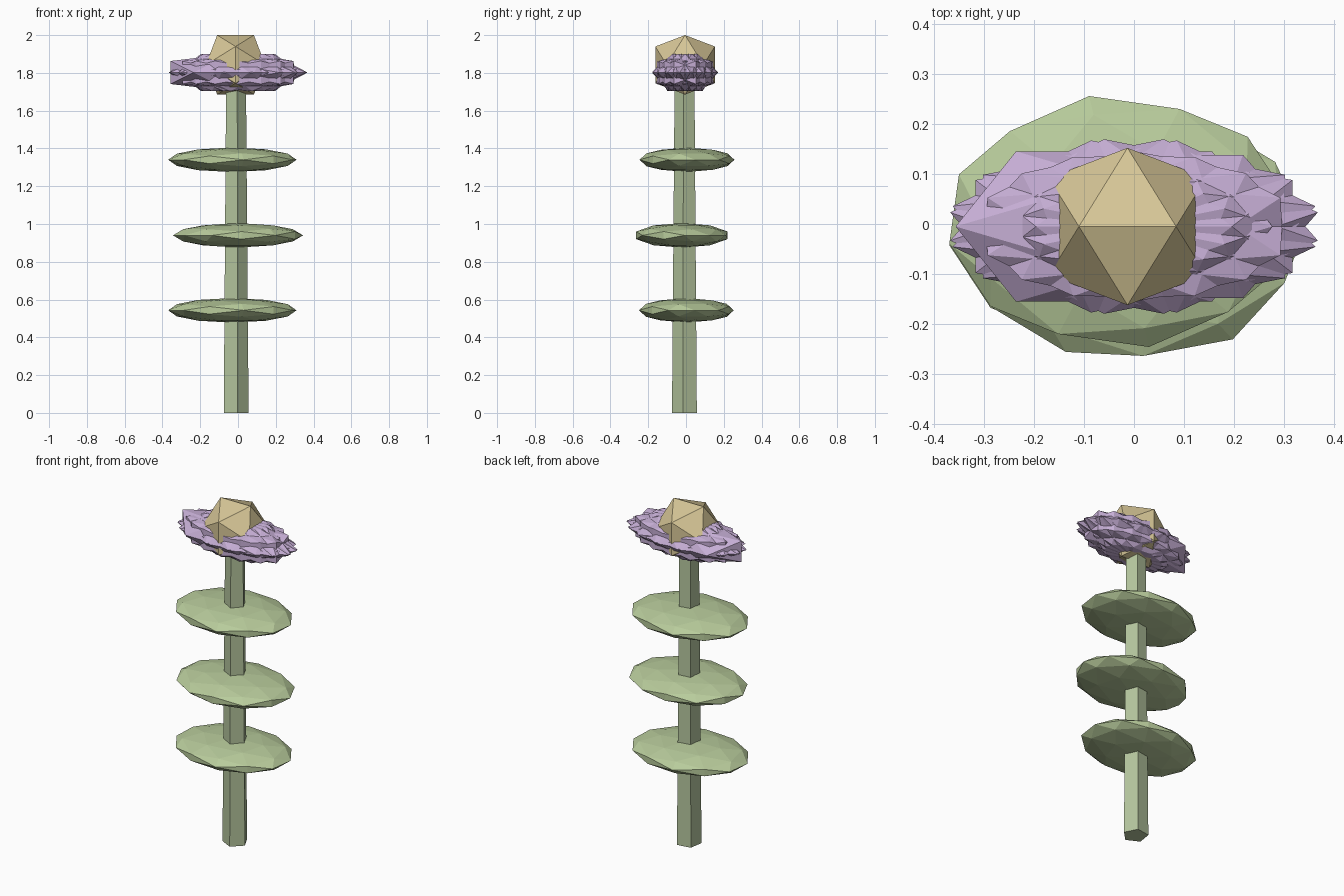
import bpy, bmesh, math
from mathutils import Vector, Matrix

if "Cube" in bpy.data.objects:
    bpy.data.objects.remove(bpy.data.objects["Cube"])

PHI = (1 + math.sqrt(5)) / 2
CX, CY = -0.013, -0.005


def material(name, rgb):
    m = bpy.data.materials.new(name)
    m.diffuse_color = (*rgb, 1)
    m.use_nodes = True
    m.node_tree.nodes["Principled BSDF"].inputs["Base Color"].default_value = m.diffuse_color
    return m


def finish(name, bm, mat):
    bmesh.ops.recalc_face_normals(bm, faces=bm.faces[:])
    me = bpy.data.meshes.new(name)
    bm.to_mesh(me)
    bm.free()
    me.materials.append(mat)
    ob = bpy.data.objects.new(name, me)
    bpy.context.collection.objects.link(ob)
    return ob


def ico(centre, size, turn=0.0, detail=0):
    """Edge-up icosahedron, turned about z, then stretched to size."""
    bm = bmesh.new()
    for a in (-1, 1):
        for b in (-PHI, PHI):
            for co in ((a, 0, b), (0, b, a), (b, a, 0)):
                bm.verts.new(co)
    bmesh.ops.convex_hull(bm, input=bm.verts[:])
    if detail:
        bmesh.ops.subdivide_edges(bm, edges=bm.edges[:], cuts=1, use_grid_fill=True)
    rot = Matrix.Rotation(turn, 3, 'Z')
    for v in bm.verts:
        p = rot @ v.co.normalized()
        v.co = Vector([c + s * q for c, s, q in zip(centre, size, p)])
    return bm


stem_green = material("stem_green", (0.46, 0.56, 0.34))
leaf_green = material("leaf_green", (0.48, 0.60, 0.33))
purple = material("petal_purple", (0.56, 0.42, 0.66))
gold = material("centre_gold", (0.68, 0.57, 0.31))

# Tapered five-sided stem
bm = bmesh.new()
rings = []
for radius, z in ((0.07, 0.0), (0.056, 1.75)):
    angles = [math.radians(-9 + 72 * k) for k in range(5)]
    rings.append([bm.verts.new((CX + radius * math.cos(a), CY + radius * math.sin(a), z))
                  for a in angles])
low, high = rings
bm.faces.new(low[::-1])
bm.faces.new(high)
for k in range(5):
    n = (k + 1) % 5
    bm.faces.new((low[k], low[n], high[n], high[k]))
finish("stem", bm, stem_green)

# Three flattened leaf whorls
for i, (x, y, z, turn) in enumerate([(-0.03, 0.002, 0.543, 10),
                                     (0.0, -0.022, 0.94, 35),
                                     (-0.03, 0.005, 1.34, 10)]):
    finish(f"leaf_{i + 1}", ico((x, y, z), (0.345, 0.255, 0.065), math.radians(turn), 1),
           leaf_green)

# Overlapping pointed petals
COUNT = 8
for i in range(COUNT):
    shift = -0.04 if i == COUNT // 2 else 0.0
    finish(f"petal_{i + 1}", ico((shift, CY, 1.802), (0.373, 0.177, 0.116),
                                 math.pi * i / COUNT), purple)

# Faceted flower centre
finish("flower_centre", ico((CX, CY, 1.8426), (0.185, 0.185, 0.185)), gold)
